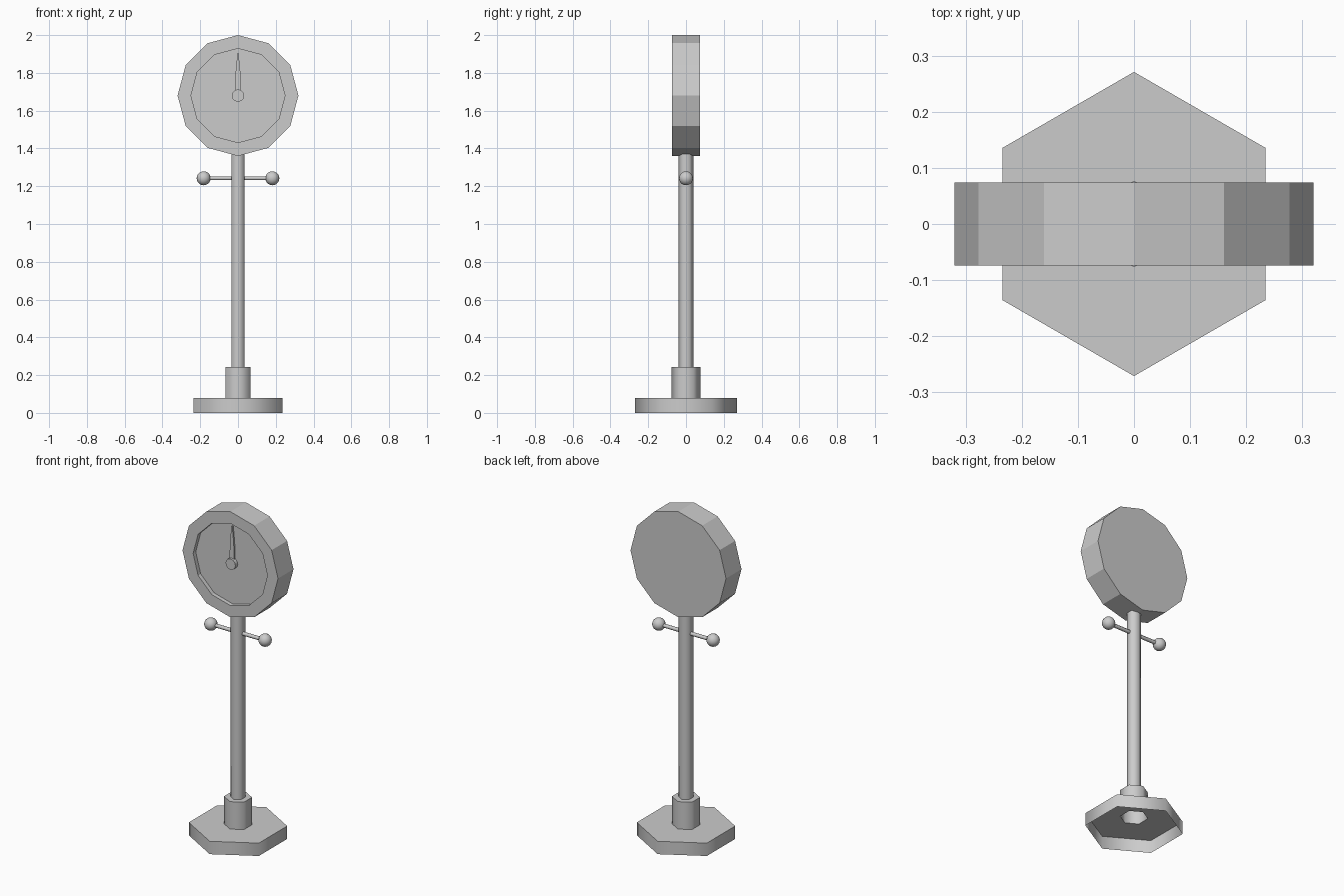
import bpy, bmesh, math
from mathutils import Matrix, Vector

if "Cube" in bpy.data.objects:
    bpy.data.objects.remove(bpy.data.objects["Cube"])


def finish(name, bm, matrix=Matrix(), smooth=None):
    bm.transform(matrix)
    mesh = bpy.data.meshes.new(name)
    bm.to_mesh(mesh)
    bm.free()
    obj = bpy.data.objects.new(name, mesh)
    bpy.context.collection.objects.link(obj)
    if smooth:
        bpy.ops.object.select_all(action='DESELECT')
        obj.select_set(True)
        bpy.context.view_layer.objects.active = obj
        bpy.ops.object.shade_smooth_by_angle(angle=math.radians(smooth))
    return obj


def lathe(name, profile, sides, cap_start=False, cap_end=False, matrix=Matrix(), smooth=None):
    """Revolve (radius, height) points about z; first vertex points to +y."""
    bm = bmesh.new()
    rings = []
    for r, z in profile:
        angles = [math.pi / 2 + i * math.tau / sides for i in range(sides)]
        rings.append([bm.verts.new((r * math.cos(a), r * math.sin(a), z)) for a in angles])
    for a, b in zip(rings, rings[1:]):
        for i in range(sides):
            j = (i + 1) % sides
            bm.faces.new((a[i], a[j], b[j], b[i]))
    if cap_start:
        bm.faces.new(rings[0][::-1])
    if cap_end:
        bm.faces.new(rings[-1])
    return finish(name, bm, matrix, smooth)


# Hexagonal stand: hollow foot, collar and post
lathe("base", [(0.271, 0), (0.271, 0.078), (0.077, 0.078)], 6, smooth=65)
lathe("collar", [(0.077, 0.078), (0.077, 0.244), (0.04, 0.244)], 6, smooth=65)
lathe("post", [(0.04, 0.244), (0.04, 1.38)], 6, smooth=65)

# Crossbar with ball ends
BAR_Z = 1.242
lathe("crossbar", [(0.011, -0.17), (0.011, 0.17)], 6, True, True,
      Matrix.Translation((0, 0, BAR_Z)) @ Matrix.Rotation(math.pi / 2, 4, 'Y'), 65)
for side, label in ((-1, "left"), (1, "right")):
    bm = bmesh.new()
    bmesh.ops.create_uvsphere(bm, u_segments=16, v_segments=10, radius=0.037)
    finish(label + "_ball", bm, Matrix.Translation((side * 0.182, 0, BAR_Z)), 60)

# Twelve-sided clock case with recessed dial; local z faces the front
face = Matrix.Translation((0, 0, 1.68)) @ Matrix.Rotation(math.pi / 2, 4, 'X')
lathe("clock_case", [(0.32, -0.074), (0.32, 0.074), (0.249, 0.074), (0.249, 0.049)],
      12, True, True, face)
lathe("hand_hub", [(0.033, 0.045), (0.033, 0.072)], 12, False, True, face, 40)

# Tapered hand pointing to twelve
bm = bmesh.new()
half = [(0.017, 0.0), (0.012, 0.13), (0.003, 0.225)]
outline = half + [(-x, y) for x, y in reversed(half)]
hand = bm.faces.new([bm.verts.new((x, y, 0.047)) for x, y in outline])
ext = bmesh.ops.extrude_face_region(bm, geom=[hand])
bmesh.ops.translate(bm, vec=Vector((0, 0, 0.012)),
                    verts=[v for v in ext["geom"] if isinstance(v, bmesh.types.BMVert)])
bmesh.ops.recalc_face_normals(bm, faces=bm.faces)
finish("clock_hand", bm, face)
